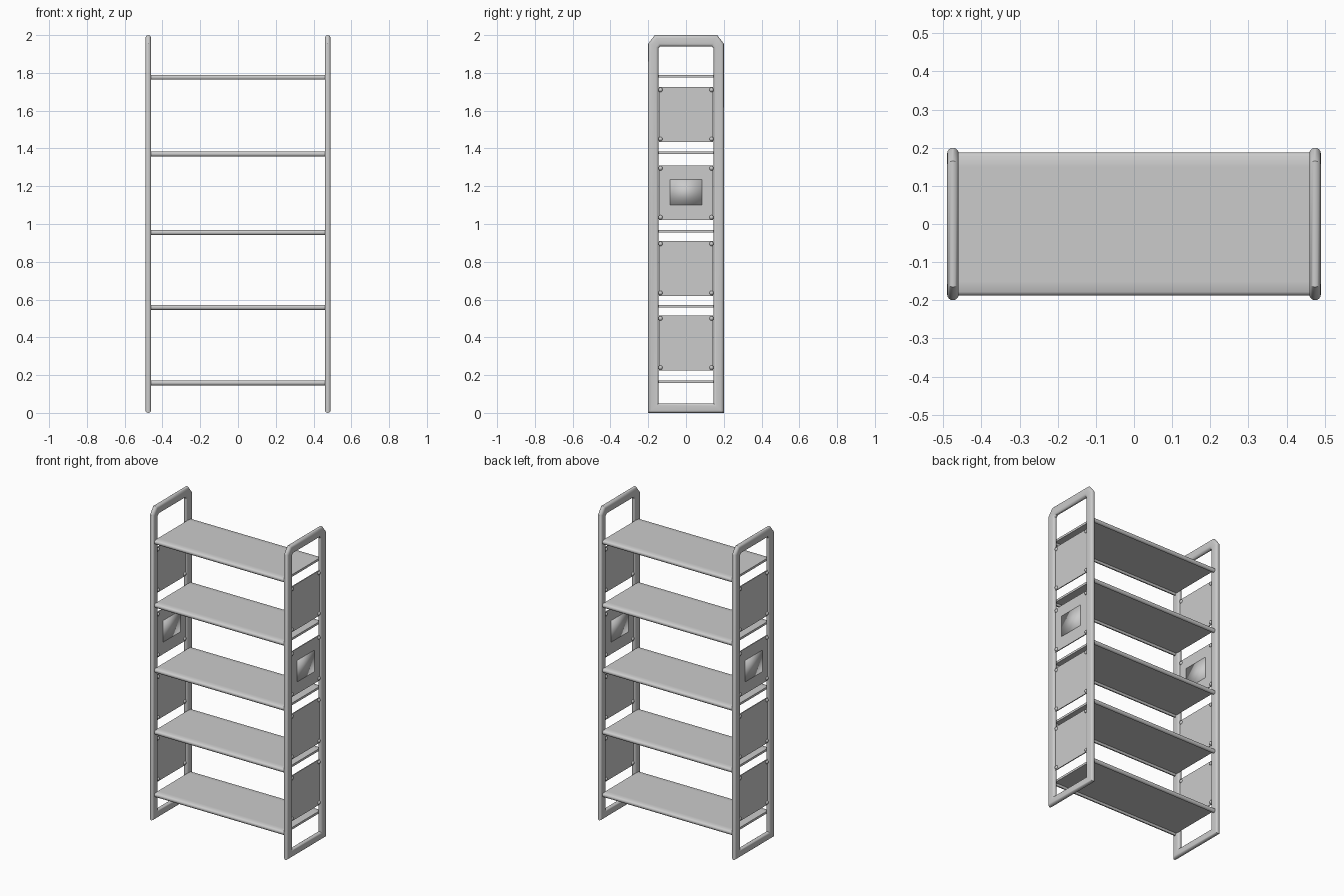
import bpy, bmesh, math

cube = bpy.data.objects.get("Cube")
if cube:
    bpy.data.objects.remove(cube)

# One painted metal for everything
grey = bpy.data.materials.new("grey_metal")
grey.use_nodes = True
COLOUR = (0.6, 0.6, 0.6, 1)
grey.diffuse_color = COLOUR
grey.node_tree.nodes["Principled BSDF"].inputs["Base Color"].default_value = COLOUR


def finish(bm, name, angle=35):
    bmesh.ops.recalc_face_normals(bm, faces=bm.faces)
    mesh = bpy.data.meshes.new(name)
    bm.to_mesh(mesh)
    bm.free()
    mesh.materials.append(grey)
    obj = bpy.data.objects.new(name, mesh)
    bpy.context.collection.objects.link(obj)
    bpy.ops.object.select_all(action='DESELECT')
    obj.select_set(True)
    bpy.context.view_layer.objects.active = obj
    bpy.ops.object.shade_smooth_by_angle(angle=math.radians(angle))
    return obj


def box(name, centre, size, angle=35):
    bm = bmesh.new()
    bmesh.ops.create_cube(bm, size=1)
    bmesh.ops.scale(bm, vec=size, verts=bm.verts)
    bmesh.ops.translate(bm, vec=centre, verts=bm.verts)
    return finish(bm, name, angle)


def mirrored_loop(half):
    """Close a half outline given as (y, z) by mirroring it in y."""
    return half + [(-y, z) for y, z in reversed(half)]


SIDE_X = 0.475


# Side frame: rounded tube swept between an outer and an inner outline
def side_frame(name, x):
    outer = mirrored_loop([(0.2, 0), (0.2, 1.955), (0.165, 2)])
    inner = mirrored_loop([(0.145, 0.05), (0.145, 1.93), (0.135, 1.94)])
    width, radius, steps = 0.055, 0.015, 8
    section = []
    for end, start in ((radius, math.pi / 2), (width - radius, -math.pi / 2)):
        for i in range(steps + 1):
            a = start + math.pi * i / steps
            section.append(((end + radius * math.cos(a)) / width, radius * math.sin(a)))
    bm = bmesh.new()
    rings = []
    for (oy, oz), (iy, iz) in zip(outer, inner):
        rings.append([bm.verts.new((x + dx, oy + (iy - oy) * t, oz + (iz - oz) * t))
                      for t, dx in section])
    for k, ring in enumerate(rings):
        after = rings[(k + 1) % len(rings)]
        for j in range(len(ring)):
            n = (j + 1) % len(ring)
            bm.faces.new((ring[j], ring[n], after[n], after[j]))
    return finish(bm, name)


# Shelf: thin tray with rolled front and back lips
def shelf(name, top):
    half = [(0.165, -0.014), (0.17, -0.02), (0.172, -0.026), (0.18, -0.026),
            (0.186, -0.021), (0.188, -0.013), (0.186, -0.005), (0.178, 0), (0.15, 0)]
    bm = bmesh.new()
    ends = [[bm.verts.new((x, y, top + z)) for y, z in mirrored_loop(half)]
            for x in (-0.462, 0.462)]
    for ring in ends:
        bm.faces.new(ring)
    count = len(ends[0])
    for j in range(count):
        n = (j + 1) % count
        bm.faces.new((ends[0][j], ends[0][n], ends[1][n], ends[1][j]))
    return finish(bm, name, 50)


# Panel fixings: round knobs, each with a small tab reaching the post
def knobs(name, x, low, high):
    bm = bmesh.new()
    for y in (-0.135, 0.135):
        for z in (low + 0.015, high - 0.015):
            ball = bmesh.ops.create_uvsphere(bm, u_segments=12, v_segments=8, radius=0.012)
            bmesh.ops.translate(bm, vec=(x, y, z), verts=ball["verts"])
            tab = bmesh.ops.create_cube(bm, size=1)
            bmesh.ops.scale(bm, vec=(0.008, 0.016, 0.01), verts=tab["verts"])
            bmesh.ops.translate(bm, vec=(x, y * 1.05, z), verts=tab["verts"])
    return finish(bm, name)


for i, top in enumerate((0.172, 0.572, 0.968, 1.384, 1.79)):
    shelf(f"shelf_{i + 1}", top)

panels = [(0.225, 0.515), (0.62, 0.91), (1.02, 1.31), (1.435, 1.725)]
for side, sign in (("left", 1), ("right", -1)):
    x = sign * SIDE_X
    side_frame(f"{side}_frame", x)
    for i, (low, high) in enumerate(panels):
        box(f"{side}_panel_{i + 1}", (x, 0, (low + high) / 2), (0.006, 0.288, high - low))
        knobs(f"{side}_panel_knobs_{i + 1}", x, low, high)
    # Soft-edged plate on the third panel
    box(f"{side}_plate", (x, 0, 1.167), (0.014, 0.17, 0.135), 180)
